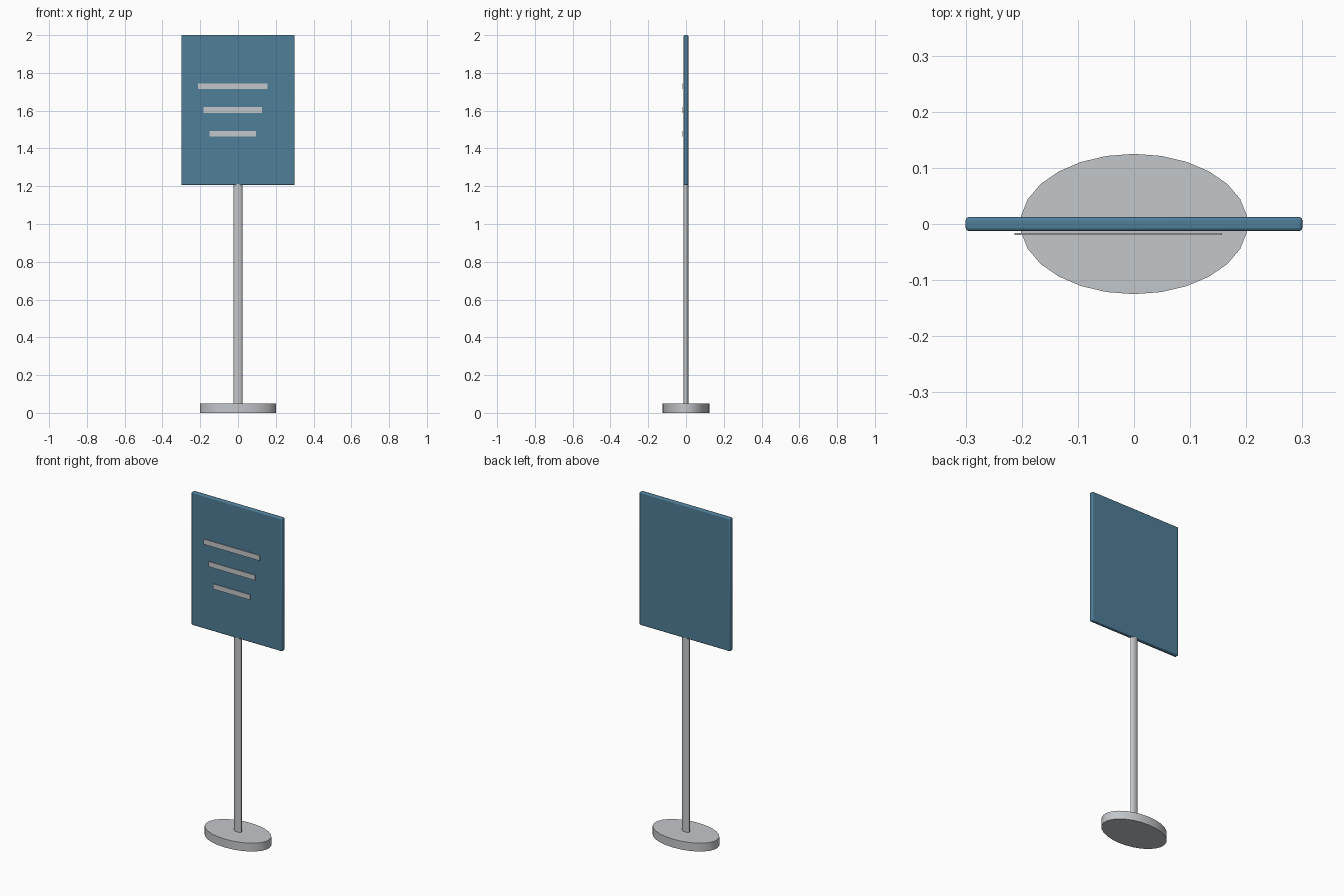
import bpy

if "Cube" in bpy.data.objects:
    bpy.data.objects.remove(bpy.data.objects["Cube"])


def material(name, rgb):
    m = bpy.data.materials.new(name)
    m.diffuse_color = (*rgb, 1)
    m.use_nodes = True
    m.node_tree.nodes["Principled BSDF"].inputs["Base Color"].default_value = m.diffuse_color
    return m


BLUE = material("panel blue", (0.08, 0.21, 0.32))
GREY = material("light grey", (0.55, 0.57, 0.59))


def finish(obj, name, mat, scale):
    obj.name = name
    obj.scale = scale
    bpy.ops.object.transform_apply(location=False, rotation=False, scale=True)
    obj.data.materials.append(mat)
    return obj


def box(name, mat, size, loc):
    bpy.ops.mesh.primitive_cube_add(size=1, location=loc)
    return finish(bpy.context.object, name, mat, size)


def oval_column(name, mat, rx, ry, z0, z1, sides):
    bpy.ops.mesh.primitive_cylinder_add(vertices=sides, radius=1, depth=1,
                                        location=(0, 0, (z0 + z1) / 2))
    obj = finish(bpy.context.object, name, mat, (rx, ry, z1 - z0))
    bpy.ops.object.shade_smooth_by_angle(angle=0.6)
    return obj


# Oval foot and flattened pole
oval_column("base", GREY, 0.2025, 0.125, 0, 0.05, 26)
oval_column("pole", GREY, 0.0235, 0.0125, 0.045, 1.22, 20)

# Sign panel with softened edges
panel = box("sign_panel", BLUE, (0.6, 0.025, 0.794), (0, 0, 1.603))
bevel = panel.modifiers.new("soft_edges", 'BEVEL')
bevel.width = 0.006
bevel.segments = 3
bpy.ops.object.shade_smooth_by_angle(angle=0.6)

# Three stripes standing just proud of the front face
for i, width in enumerate((0.37, 0.308, 0.244)):
    box(f"stripe_{i + 1}", GREY, (width, 0.004, 0.031),
        (-0.028, -0.0178, 1.729 - 0.1255 * i))
